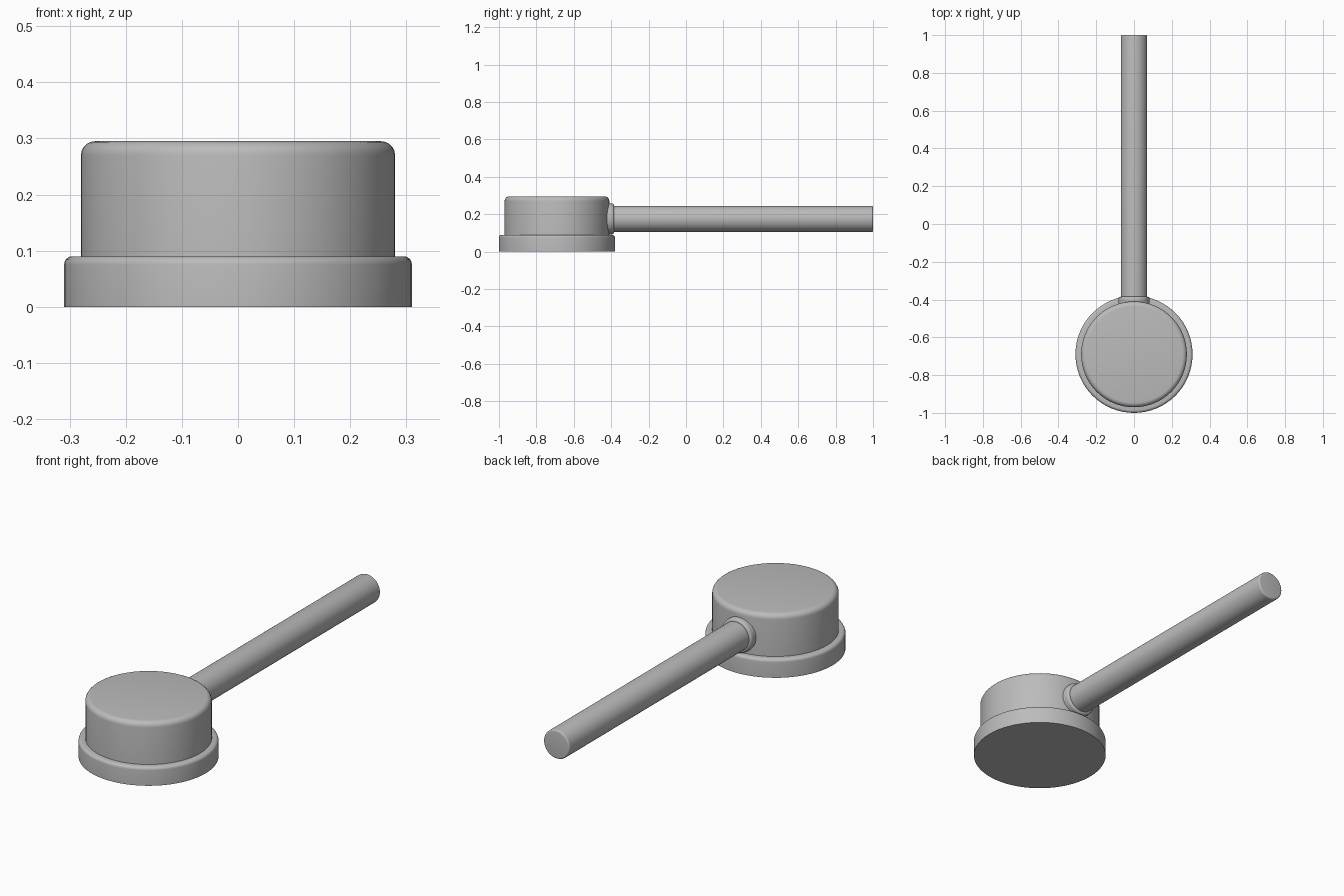
import bpy, bmesh, math
from mathutils import Matrix

if "Cube" in bpy.data.objects:
    bpy.data.objects.remove(bpy.data.objects["Cube"])

grey = bpy.data.materials.new("plain grey")
grey.diffuse_color = (0.5, 0.5, 0.5, 1)
grey.use_nodes = True
grey.node_tree.nodes["Principled BSDF"].inputs["Base Color"].default_value = grey.diffuse_color


def arc(r, z, rad, rising=True, n=5):
    """Quarter-round corner points ending at radius r (upper edge or lower edge)."""
    pts = []
    for i in range(n + 1):
        a = math.pi / 2 * i / n
        pts.append((r - rad + rad * math.cos(a), z - rad + rad * math.sin(a)))
    return pts


def lathe(name, profile, matrix, sides=64):
    """Closed round solid from a bottom-to-top (radius, height) profile."""
    bm = bmesh.new()
    rings = []
    for r, z in profile:
        rings.append([bm.verts.new((r * math.cos(2 * math.pi * k / sides),
                                    r * math.sin(2 * math.pi * k / sides), z))
                      for k in range(sides)])
    for a, b in zip(rings, rings[1:]):
        for k in range(sides):
            j = (k + 1) % sides
            bm.faces.new((a[k], a[j], b[j], b[k]))
    bm.faces.new(rings[0][::-1])
    bm.faces.new(rings[-1])
    bm.transform(matrix)
    bm.normal_update()
    me = bpy.data.meshes.new(name)
    bm.to_mesh(me)
    bm.free()
    ob = bpy.data.objects.new(name, me)
    bpy.context.collection.objects.link(ob)
    me.materials.append(grey)
    bpy.ops.object.select_all(action='DESELECT')
    ob.select_set(True)
    bpy.context.view_layer.objects.active = ob
    bpy.ops.object.shade_smooth_by_angle(angle=math.radians(35))
    return ob


head = Matrix.Translation((0, -0.69, 0))
# axis of the handle: local +z becomes world +y
along_y = Matrix.Translation((0, 0, 0.175)) @ Matrix.Rotation(-math.pi / 2, 4, 'X')

# wide foot of the head
lathe("head_rim", [(0.31, 0)] + arc(0.31, 0.09, 0.015), head)
# tall drum above it
lathe("head_drum", [(0.28, 0.06)] + arc(0.28, 0.295, 0.025), head)
# round collar where the handle meets the drum
lathe("handle_collar", [(0.083, -0.46)] + arc(0.083, -0.385, 0.012), along_y, 48)
# long straight handle
lathe("handle", [(0.07, -0.47)] + arc(0.07, 1.0, 0.008), along_y, 48)
